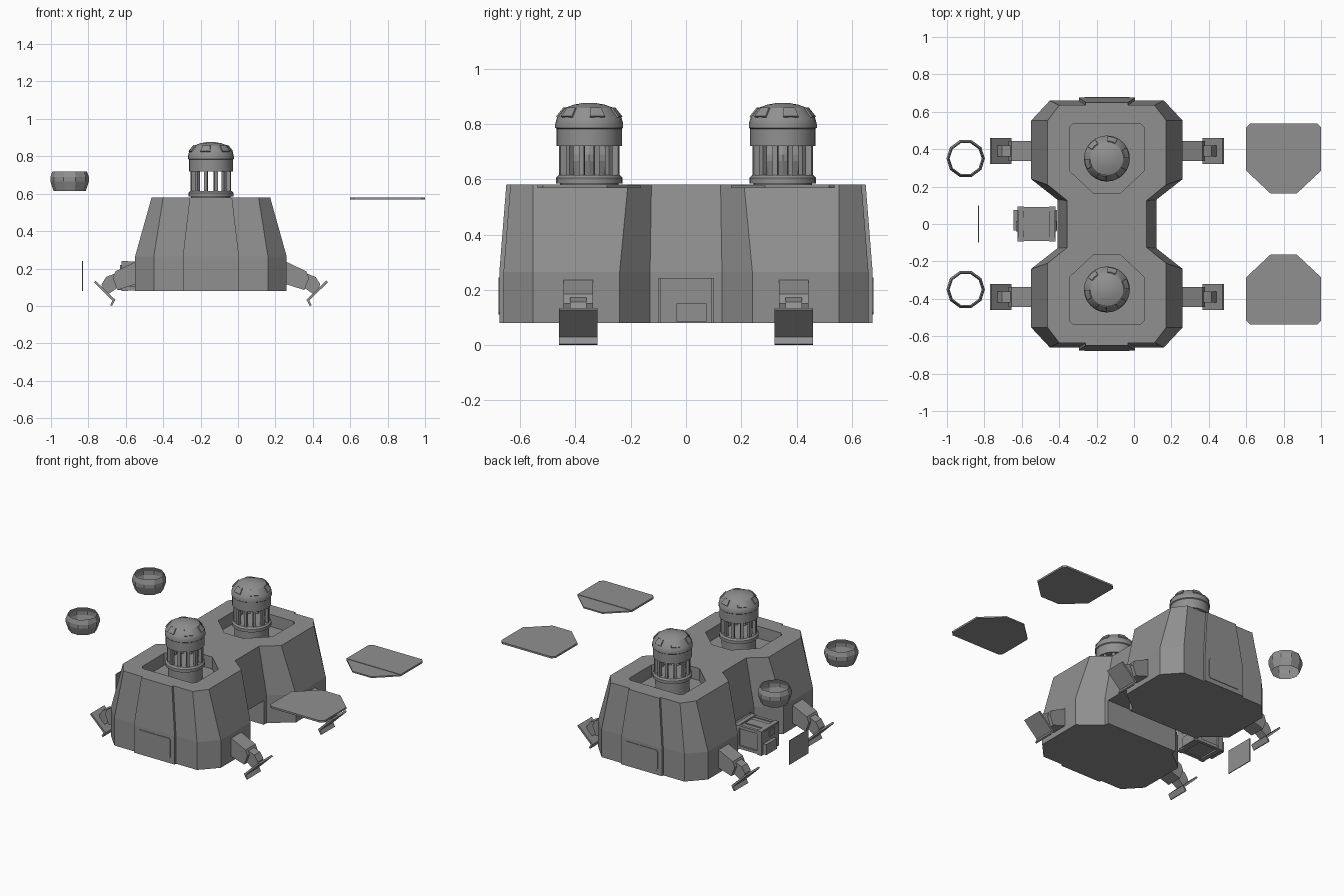
import bpy, bmesh, math
from mathutils import Vector, Matrix

if "Cube" in bpy.data.objects:
    bpy.data.objects.remove(bpy.data.objects["Cube"])

grey = bpy.data.materials.new("hull_grey")
grey.use_nodes = True
grey.diffuse_color = (0.28, 0.28, 0.28, 1)
grey.node_tree.nodes["Principled BSDF"].inputs["Base Color"].default_value = (0.28, 0.28, 0.28, 1)

CX = -0.145          # centre line of the building
POD_Y = 0.35         # distance of each tower from the middle
LEG_Y = 0.39


def make(name, bm, smooth=False):
    bmesh.ops.recalc_face_normals(bm, faces=bm.faces)
    mesh = bpy.data.meshes.new(name)
    bm.to_mesh(mesh)
    bm.free()
    mesh.materials.append(grey)
    obj = bpy.data.objects.new(name, mesh)
    bpy.context.collection.objects.link(obj)
    if smooth:
        bpy.ops.object.select_all(action='DESELECT')
        obj.select_set(True)
        bpy.context.view_layer.objects.active = obj
        bpy.ops.object.shade_smooth_by_angle(angle=math.radians(25))
    return obj


def loft(bm, rings, caps=True):
    """Skin closed rings of equal length, optionally capping the ends."""
    loops = [[bm.verts.new(p) for p in ring] for ring in rings]
    n = len(loops[0])
    for a, b in zip(loops, loops[1:]):
        for i in range(n):
            j = (i + 1) % n
            bm.faces.new((a[i], a[j], b[j], b[i]))
    if caps:
        bm.faces.new(loops[0][::-1])
        bm.faces.new(loops[-1])


def add_box(bm, x0, x1, y0, y1, z0, z1):
    loft(bm, [[(x0, y0, z), (x1, y0, z), (x1, y1, z), (x0, y1, z)] for z in (z0, z1)])


def box(name, *size):
    bm = bmesh.new()
    add_box(bm, *size)
    return make(name, bm)


def prism(name, outline, z0, z1):
    bm = bmesh.new()
    loft(bm, [[(x, y, z) for x, y in outline] for z in (z0, z1)])
    return make(name, bm)


def circle(x, y, z, r, n):
    return [(x + r * math.cos(2 * math.pi * i / n), y + r * math.sin(2 * math.pi * i / n), z)
            for i in range(n)]


def lathe(bm, x, y, profile, n, caps=True):
    loft(bm, [circle(x, y, z, r, n) for r, z in profile], caps)


def cut(target, cutter):
    cutter.hide_render = True
    mod = target.modifiers.new("cut", 'BOOLEAN')
    mod.operation, mod.solver, mod.object = 'DIFFERENCE', 'EXACT', cutter
    bpy.context.view_layer.update()
    done = bpy.data.meshes.new_from_object(target.evaluated_get(bpy.context.evaluated_depsgraph_get()))
    target.modifiers.clear()
    target.data = done
    bpy.data.objects.remove(cutter)


# Hull: two octagonal pods joined by a narrow waist
def hull_ring(quarter, z):
    q = quarter + [(-x, y) for x, y in quarter[::-1]]
    q += [(-x, -y) for x, y in q]
    return [(CX + x, y, z) for x, y in q]


base = [(.265, .13), (.405, .24), (.405, .553), (.305, .66)]
roof = [(.212, .125), (.317, .21), (.317, .553), (.255, .635)]
bm = bmesh.new()
loft(bm, [hull_ring(base, .08), hull_ring(base, .265), hull_ring(roof, .58)])
hull = make("hull", bm)


def hatch_outline(x, side, back=.537):
    half = [(.07, .163), (.2, .285), (.2, back - .02), (.18, back)]
    pts = half + [(-a, b) for a, b in half[::-1]]
    return [(x + a, side * b) for a, b in pts]


cut(hull, box("tunnel_cutter", -.8, .5, -.1, .1, 0, .24))
for side in (-1, 1):
    cut(hull, prism("hatch_cutter", hatch_outline(CX, side), .5, .7))


def dome_tower(side):
    y = side * POD_Y
    # Pedestal and base ring
    bm = bmesh.new()
    lathe(bm, CX, y, [(.105, .5), (.105, .585), (.12, .585), (.12, .605), (.11, .615)], 24)
    make("tower_base", bm, True)
    # Open cage of upright bars
    bm = bmesh.new()
    for i in range(12):
        start = len(bm.verts)
        add_box(bm, .09, .11, -.009, .009, .61, .725)
        bm.verts.ensure_lookup_table()
        bmesh.ops.transform(bm, verts=bm.verts[start:], matrix=Matrix.Translation((CX, y, 0))
                            @ Matrix.Rotation(math.pi * (i + .5) / 6, 4, 'Z'))
    make("tower_bars", bm)
    # Domed cap with six raised panels
    bm = bmesh.new()
    lathe(bm, CX, y, [(.118, .72), (.118, .782), (.123, .786), (.123, .8), (.117, .822),
                      (.088, .858), (.055, .87), (.02, .876)], 24)
    bm.normal_update()
    panels = []
    for f in bm.faces:
        c = f.calc_center_median()
        turn = math.degrees(math.atan2(c.y - y, c.x - CX)) % 60
        if .822 < c.z < .858 and turn < 30:
            panels.append(f)
    bmesh.ops.inset_region(bm, faces=panels, thickness=.003, depth=0)
    bmesh.ops.inset_region(bm, faces=panels, thickness=.001, depth=.006)
    make("tower_dome", bm, True)


def end_panel(side):
    # Raised buttress following the slope of the end wall
    bm = bmesh.new()
    rings = []
    for z, half, y in ((.08, .15, .675), (.265, .15, .675), (.58, .113, .65)):
        rings.append([(CX - half, side * (y - .04), z), (CX + half, side * (y - .04), z),
                      (CX + half, side * y, z), (CX - half, side * y, z)])
    loft(bm, rings)
    make("end_buttress", bm)
    # Service cover
    bm = bmesh.new()
    corners = [(.11, .11), (.12, .12), (.12, .235), (.11, .245)]
    outline = corners + [(-a, b) for a, b in corners[::-1]]
    loft(bm, [[(CX + a, side * y, b) for a, b in outline] for y in (.673, .679)])
    make("service_cover", bm)


def leg(sx, sy):
    def side_profile(name, pts, half):
        bm = bmesh.new()
        loft(bm, [[(CX + sx * (x - CX), sy * LEG_Y + w, z) for x, z in pts] for w in (-half, half)])
        make(name, bm)
    side_profile("leg_arm", [(.22, .24), (.26, .235), (.365, .185), (.38, .15), (.355, .085), (.26, .115), (.22, .12)], .053)
    side_profile("leg_joint", [(.35, .18), (.415, .155), (.44, .115), (.425, .08), (.40, .065), (.35, .1)], .03)
    side_profile("foot_plate", [(.472, .135), (.481, .127), (.376, .024), (.366, .033)], .07)
    side_profile("foot_lip", [(.366, .033), (.376, .037), (.394, .004), (.384, 0)], .07)


def hatch_lid(side):
    prism("hatch_lid", hatch_outline(.8, side), .568, .577)
    rear = [(.6, .285), (1, .285), (1, .517), (.98, .537), (.62, .537), (.6, .517)]
    prism("hatch_lid_rear", [(x, side * y) for x, y in rear], .576, .58)


def glazing_ring(side):
    bm = bmesh.new()
    lathe(bm, -.9, side * POD_Y, [(.086, .615), (.103, .665), (.103, .69), (.092, .72)], 10, False)
    make("glazing_ring", bm)


for side in (-1, 1):
    dome_tower(side)
    end_panel(side)
    hatch_lid(side)
    glazing_ring(side)
    for sx in (-1, 1):
        leg(sx, side)

# Airlock crate with frame, panels and ribs
box("airlock_core", -.622, -.42, -.08, .08, .09, .23)
bm = bmesh.new()
for x in (-.622, -.455):
    for y in (-.093, .073):
        add_box(bm, x, x + .035, y, y + .02, .08, .24)
    for z in (.08, .22):
        add_box(bm, x + .003, x + .032, -.085, .085, z, z + .02)
for y in (-.09, .07):
    for z in (.083, .217):
        add_box(bm, -.615, -.425, y, y + .02, z, z + .02)
make("airlock_frame", bm)
box("airlock_top_panel", -.59, -.46, -.035, .035, .225, .237)
box("airlock_outer_step", -.645, -.615, -.035, .075, .085, .155)
box("airlock_outer_window", -.63, -.615, -.04, .015, .18, .22)
box("airlock_inner_step", -.425, -.412, -.035, .075, .085, .15)
box("airlock_inner_window", -.425, -.415, -.04, .015, .18, .22)

# Detached door
box("door", -.833, -.828, -.1, .1, .08, .24)
